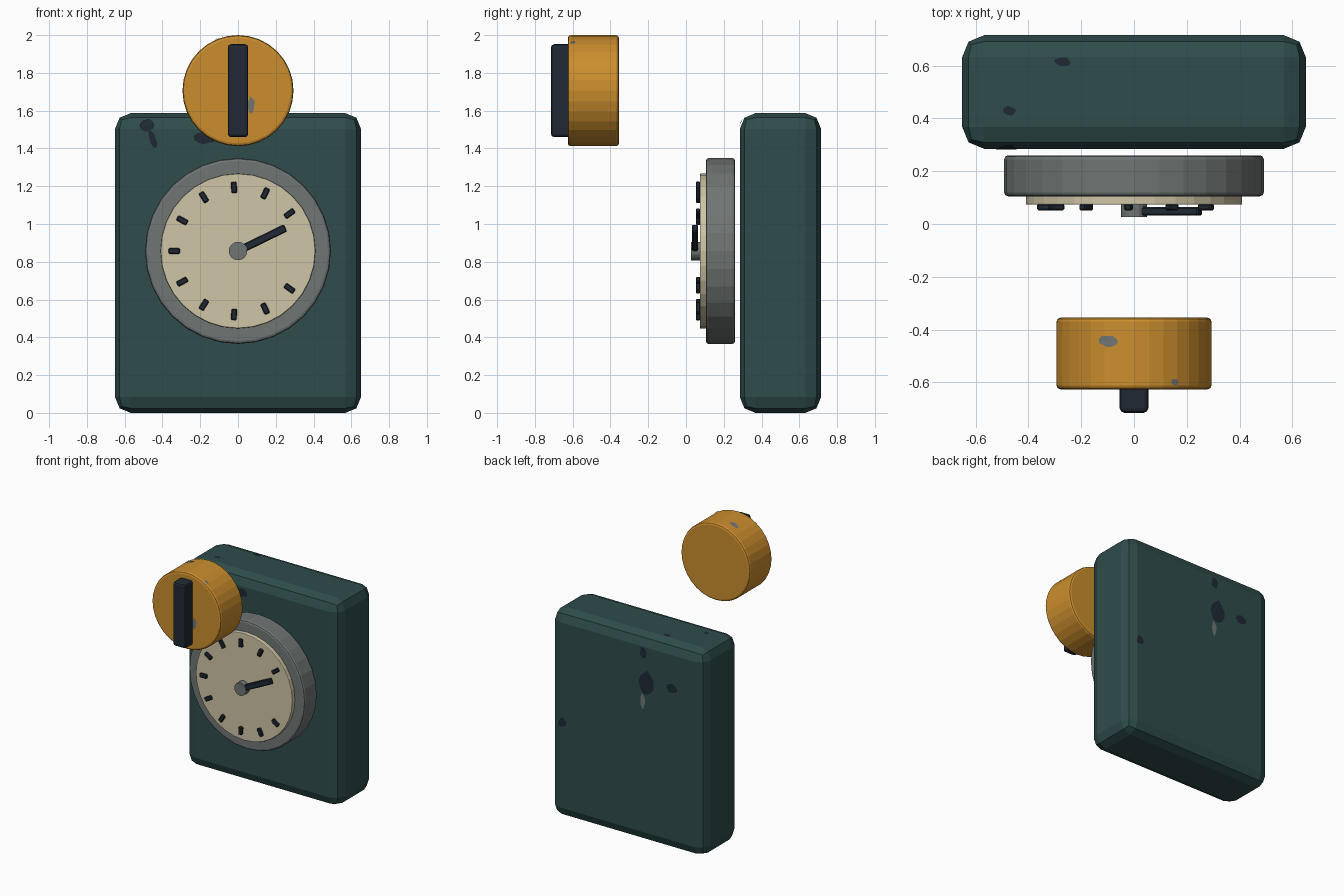
import bpy, bmesh, math, random
from mathutils import Matrix, Vector

if "Cube" in bpy.data.objects:
    bpy.data.objects.remove(bpy.data.objects["Cube"])

random.seed(4)


def material(name, rgb):
    m = bpy.data.materials.new(name)
    m.diffuse_color = (*rgb, 1)
    m.use_nodes = True
    m.node_tree.nodes["Principled BSDF"].inputs["Base Color"].default_value = m.diffuse_color
    return m


TEAL = material("teal_paint", (0.028, 0.072, 0.072))
ORANGE = material("orange_paint", (0.60, 0.27, 0.027))
CREAM = material("cream", (0.62, 0.56, 0.38))
GREY = material("grey_metal", (0.16, 0.18, 0.175))
DARK = material("dark_metal", (0.014, 0.022, 0.033))


def finish(name, bm, mat, bevel=0, segments=1):
    me = bpy.data.meshes.new(name)
    bm.to_mesh(me)
    bm.free()
    me.materials.append(mat)
    ob = bpy.data.objects.new(name, me)
    bpy.context.collection.objects.link(ob)
    if bevel:
        mod = ob.modifiers.new("bevel", "BEVEL")
        mod.width = bevel
        mod.segments = segments
        mod.limit_method = "ANGLE"
        mod.angle_limit = math.radians(40)
    return ob


def box(name, centre, size, mat, bevel=0, segments=1, turn=0):
    # turn is the anticlockwise angle seen from the front
    bm = bmesh.new()
    bmesh.ops.create_cube(bm, size=1, matrix=Matrix.Translation(centre)
                          @ Matrix.Rotation(-turn, 4, "Y")
                          @ Matrix.Diagonal((*size, 1)))
    return finish(name, bm, mat, bevel, segments)


def disc(name, z, radius, y0, y1, mat, bevel=0, sides=32):
    # cylinder lying along y
    bm = bmesh.new()
    bmesh.ops.create_cone(bm, cap_ends=True, segments=sides, radius1=radius,
                          radius2=radius, depth=y1 - y0,
                          matrix=Matrix.Translation((0, (y0 + y1) / 2, z))
                          @ Matrix.Rotation(math.pi / 2, 4, "X"))
    return finish(name, bm, mat, bevel, 2)


# Main body with rounded edges
Y0, Y1, TOP, R = 0.285, 0.715, 1.587, 0.083
box("body", (0, (Y0 + Y1) / 2, TOP / 2), (1.302, Y1 - Y0, TOP), TEAL, R, 2)

# Dial: bezel, face, tick marks, needle, hub
DZ = 0.857
disc("dial_bezel", DZ, 0.492, 0.105, 0.26, GREY, 0.015)
disc("dial_face", DZ, 0.41, 0.073, 0.12, CREAM, 0.005)
for k in range(-5, 6):
    a = math.pi - k * math.radians(28.8)
    box(f"tick_{k + 6}", (0.337 * math.cos(a), 0.064, DZ + 0.337 * math.sin(a)),
        (0.06, 0.024, 0.03), DARK, 0.005, 1, a)
na = math.radians(26)
box("needle", (0.14 * math.cos(na), 0.048, DZ + 0.14 * math.sin(na)),
    (0.28, 0.032, 0.042), DARK, 0.006, 1, na)
disc("needle_hub", DZ, 0.049, 0.026, 0.08, GREY, 0, 16)

# Floating knob with grip bar
KZ, KR, KY = 1.706, 0.294, -0.626
disc("knob", KZ, KR, KY, -0.355, ORANGE, 0.015)
box("knob_grip", (0, -0.66, KZ), (0.108, 0.11, 0.492), DARK, 0.017, 2)


# Worn paint chips: thin irregular patches laid on a surface
def dip(v):
    d = max(0, v - (TOP - R))
    return R - math.sqrt(max(0, R * R - d * d))


surfaces = {
    "front": lambda u, v: (u, Y0 - 0.003 + dip(v), v),
    "back": lambda u, v: (u, Y1 + 0.003, v),
    "top": lambda u, v: (u, v, TOP + 0.003),
    "knob_front": lambda u, v: (u, KY - 0.003, v),
    "knob_top": lambda u, v: (u, v, KZ + math.sqrt((KR + 0.003) ** 2 - u * u)),
}


def chip(side, u, v, ru, rv, mat, turn=0):
    bm = bmesh.new()
    put = surfaces[side]
    mid = bm.verts.new(put(u, v))
    rim = []
    for i in range(11):
        a = 2 * math.pi * i / 11
        s = random.uniform(0.8, 1.15)
        p, q = ru * s * math.cos(a), rv * s * math.sin(a)
        c, n = math.cos(turn), math.sin(turn)
        rim.append(bm.verts.new(put(u + p * c - q * n, v + p * n + q * c)))
    for i in range(11):
        f = [mid, rim[i], rim[(i + 1) % 11]]
        bm.faces.new(f[::-1] if side == "back" else f)
    finish("chip_" + side, bm, mat)


chip("front", -0.48, 1.525, 0.04, 0.035, DARK)
chip("front", -0.45, 1.45, 0.017, 0.055, DARK, 0.3)
chip("front", -0.18, 1.455, 0.055, 0.035, DARK)
chip("back", -0.165, 1.23, 0.06, 0.09, DARK)
chip("back", -0.14, 1.46, 0.03, 0.045, DARK)
chip("back", -0.38, 1.25, 0.05, 0.035, DARK)
chip("back", 0.545, 0.74, 0.035, 0.035, DARK)
chip("back", -0.135, 1.09, 0.018, 0.06, GREY)
chip("top", -0.27, 0.614, 0.03, 0.02, DARK)
chip("top", -0.473, 0.428, 0.028, 0.018, DARK)
chip("knob_front", 0.07, 1.63, 0.02, 0.042, GREY)
chip("knob_top", -0.095, -0.445, 0.038, 0.024, GREY)
chip("knob_top", 0.155, -0.598, 0.013, 0.013, GREY)
